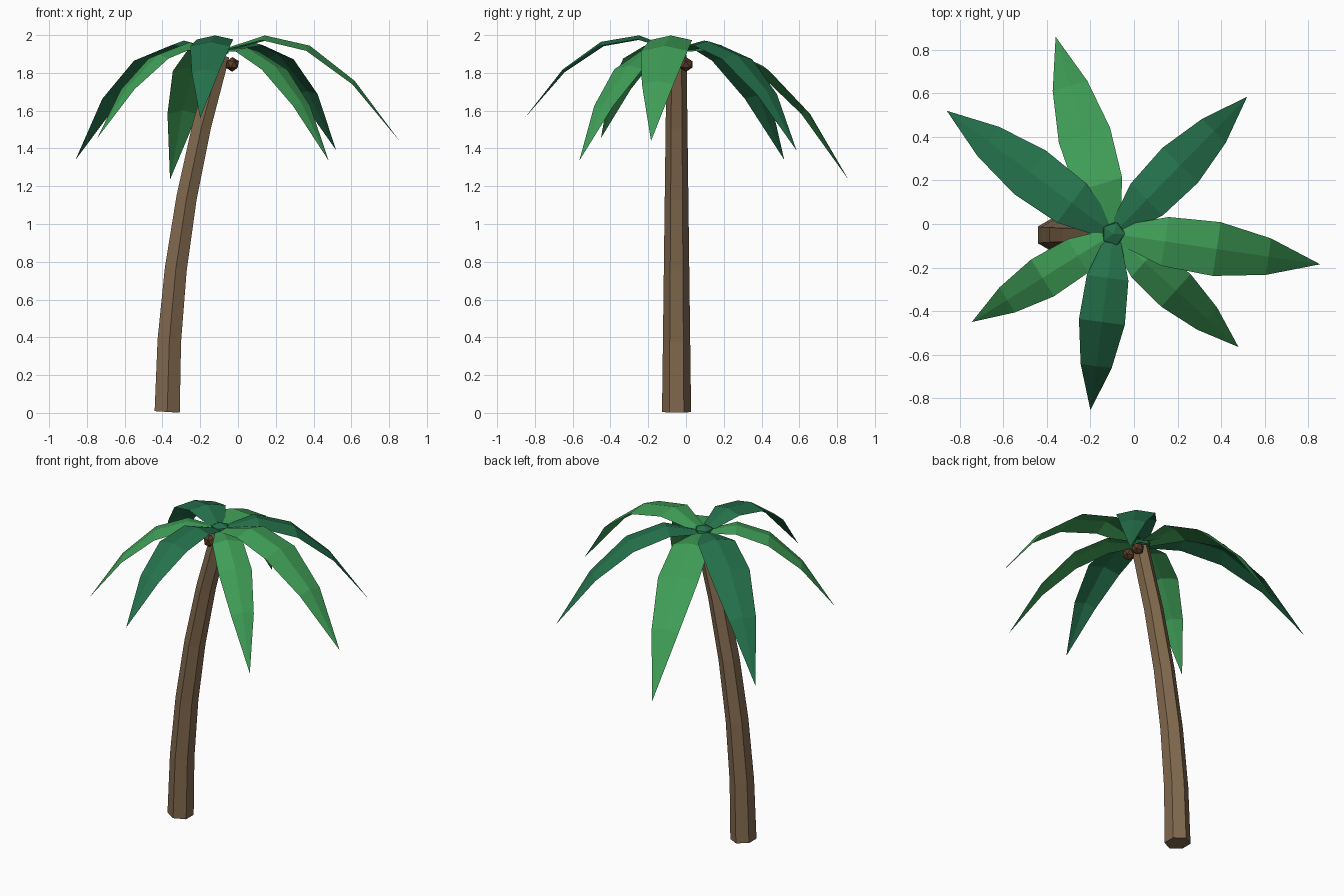
import bpy
import bmesh
from math import cos, sin, pi, atan2, hypot
from mathutils import Matrix, Vector

if "Cube" in bpy.data.objects:
    bpy.data.objects.remove(bpy.data.objects["Cube"])


def material(name, colour):
    mat = bpy.data.materials.new(name)
    mat.use_nodes = True
    mat.diffuse_color = (*colour, 1)
    mat.node_tree.nodes["Principled BSDF"].inputs["Base Color"].default_value = (*colour, 1)
    return mat


BARK = material("bark brown", (0.22, 0.14, 0.075))
LIGHT = material("light leaf green", (0.05, 0.34, 0.095))
DARK = material("dark leaf green", (0.018, 0.165, 0.07))
NUT = material("nut brown", (0.11, 0.045, 0.02))


def finish(bm, name, mat):
    mesh = bpy.data.meshes.new(name)
    bm.to_mesh(mesh)
    bm.free()
    mesh.materials.append(mat)
    obj = bpy.data.objects.new(name, mesh)
    bpy.context.collection.objects.link(obj)
    return obj


CROWN = Vector((-0.095, -0.045, 1.92))


# Trunk: hexagonal rings swept along a bending path
def make_trunk(rings=5, sides=6, height=1.89, lean=0.285):
    bm = bmesh.new()
    loops = []
    for i in range(rings + 1):
        t = i / rings
        centre = Vector((-0.375 + lean * t * t, -0.05, 0.005 + height * t))
        tilt = atan2(2 * lean * t + 0.12 * (1 - t), height)
        radius = 0.077 - 0.024 * t
        turn = Matrix.Rotation(tilt, 3, 'Y')
        loop = []
        for k in range(sides):
            a = pi / 6 + k * 2 * pi / sides
            loop.append(bm.verts.new(centre + turn @ Vector((radius * cos(a), radius * sin(a), 0))))
        loops.append(loop)
    for low, high in zip(loops, loops[1:]):
        for k in range(sides):
            n = (k + 1) % sides
            bm.faces.new((low[k], low[n], high[n], high[k]))
    bm.faces.new(loops[0][::-1])
    bm.faces.new(loops[-1])
    finish(bm, "trunk", BARK)


# Frond: arched sheet with a raised midrib, ending in a point
def make_frond(name, tip, mat):
    tip = Vector(tip)
    flat = tip.xy - CROWN.xy
    length = hypot(*flat)
    side = Vector((-flat.y, flat.x, 0)) / length
    sag = 1.1 * length
    rise = sag + tip.z - CROWN.z
    widths = (0.035, 0.118, 0.13, 0.088)
    bm = bmesh.new()
    rows = []
    for i, w in enumerate(widths):
        t = i / len(widths)
        mid = CROWN + Vector((flat.x * t, flat.y * t, rise * t - sag * t * t))
        half = w * length
        drop = Vector((0, 0, 0.22 * half))
        rows.append([bm.verts.new(p) for p in
                     (mid - side * half - drop, mid, mid + side * half - drop)])
    for a, b in zip(rows, rows[1:]):
        for k in range(2):
            bm.faces.new((a[k], b[k], b[k + 1], a[k + 1]))
    end = bm.verts.new(tip)
    for k in range(2):
        bm.faces.new((rows[-1][k], end, rows[-1][k + 1]))
    finish(bm, name, mat)


# Faceted ball for the crown bud and the nuts
def make_ball(name, centre, radius, squash, mat):
    bm = bmesh.new()
    bmesh.ops.create_icosphere(bm, subdivisions=1, radius=radius)
    bmesh.ops.scale(bm, vec=(1, 1, squash), verts=bm.verts)
    bmesh.ops.translate(bm, vec=centre, verts=bm.verts)
    finish(bm, name, mat)


make_trunk()

tips = [(0.855, -0.185, 1.44), (0.52, 0.585, 1.39), (-0.36, 0.86, 1.235),
        (-0.86, 0.52, 1.34), (-0.745, -0.45, 1.455), (-0.2, -0.855, 1.56),
        (0.48, -0.565, 1.335)]
for i, tip in enumerate(tips):
    make_frond(f"frond_{i + 1}", tip, DARK if i % 2 else LIGHT)

make_ball("crown_bud", CROWN, 0.06, 0.6, DARK)

nuts = [(-0.03, 0.0), (-0.14, -0.09), (-0.03, -0.085)]
for i, (x, y) in enumerate(nuts):
    make_ball(f"nut_{i + 1}", (x, y, 1.845), 0.039, 1, NUT)
